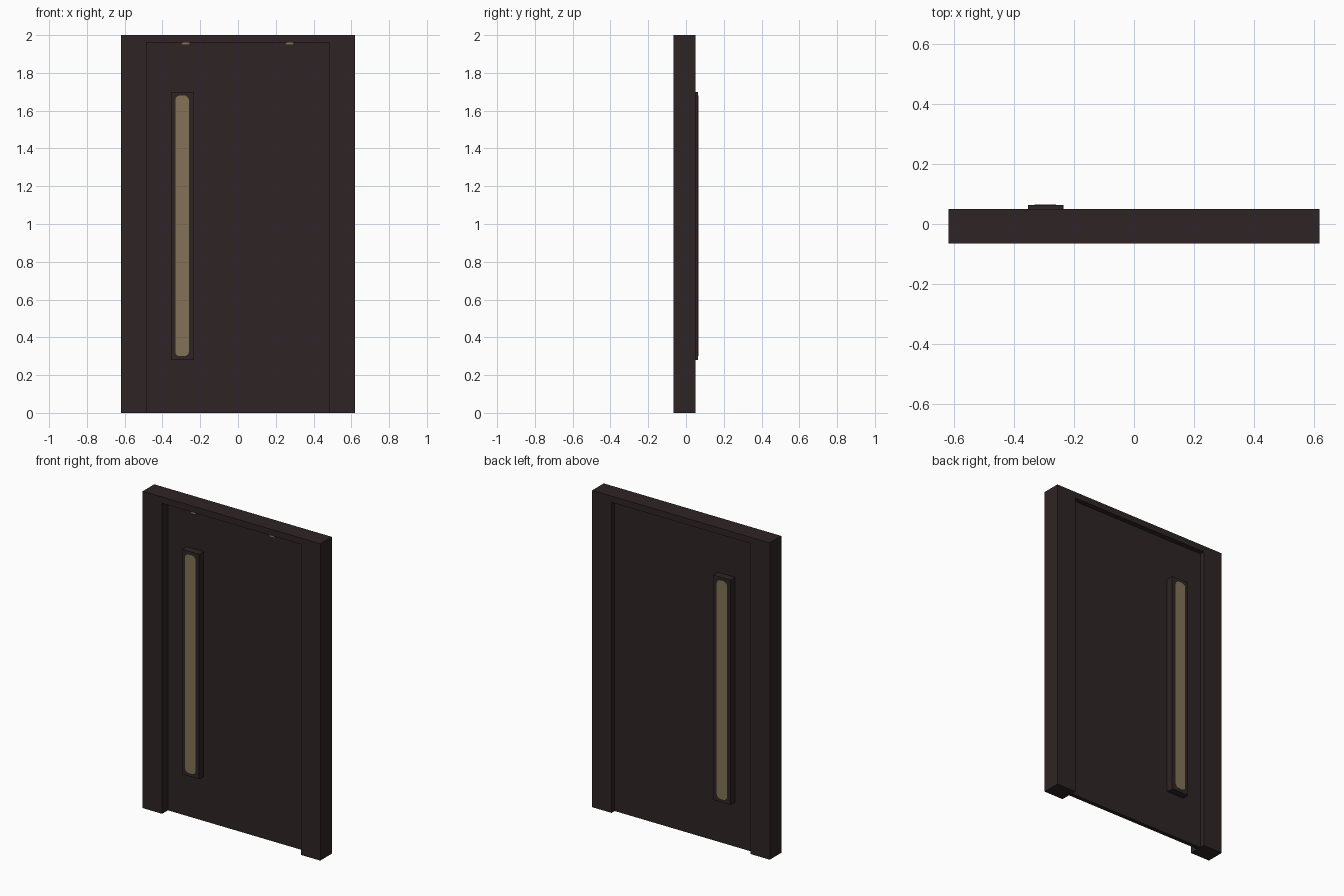
import bpy, bmesh, math

if "Cube" in bpy.data.objects:
    bpy.data.objects.remove(bpy.data.objects["Cube"])


def material(name, rgb):
    m = bpy.data.materials.new(name)
    m.diffuse_color = (*rgb, 1)
    m.use_nodes = True
    m.node_tree.nodes["Principled BSDF"].inputs["Base Color"].default_value = m.diffuse_color
    return m


DARK = material("dark_metal", (0.028, 0.018, 0.018))
GLOW = material("warm_light", (0.223, 0.171, 0.095))


def prism(name, pts, y0, y1, mat):
    """Extrude an x-z outline from y0 to y1."""
    bm = bmesh.new()
    face = bm.faces.new([bm.verts.new((x, y0, z)) for x, z in pts])
    ext = bmesh.ops.extrude_face_region(bm, geom=[face])
    verts = [g for g in ext["geom"] if isinstance(g, bmesh.types.BMVert)]
    bmesh.ops.translate(bm, verts=verts, vec=(0, y1 - y0, 0))
    bmesh.ops.recalc_face_normals(bm, faces=bm.faces)
    me = bpy.data.meshes.new(name)
    bm.to_mesh(me)
    bm.free()
    me.materials.append(mat)
    ob = bpy.data.objects.new(name, me)
    bpy.context.collection.objects.link(ob)
    return ob


def rect(x0, x1, z0, z1):
    return [(x0, z0), (x1, z0), (x1, z1), (x0, z1)]


def rounded(x0, x1, z0, z1, r, n=5):
    """Rectangle outline with rounded corners."""
    pts = []
    corners = [(x1 - r, z1 - r), (x0 + r, z1 - r), (x0 + r, z0 + r), (x1 - r, z0 + r)]
    for q, (cx, cz) in enumerate(corners):
        for i in range(n + 1):
            a = math.pi / 2 * (q + i / n)
            pts.append((cx + r * math.cos(a), cz + r * math.sin(a)))
    return pts


# Door frame: one arch-shaped outline
prism("door_frame",
      [(-0.62, 0), (-0.485, 0), (-0.485, 1.96), (0.485, 1.96),
       (0.485, 0), (0.62, 0), (0.62, 2), (-0.62, 2)],
      -0.065, 0.05, DARK)

# Recessed door leaf
prism("door_leaf", rect(-0.485, 0.485, 0, 1.96), -0.007, 0.019, DARK)

# Raised window surround passing through the leaf
prism("window_surround", rect(-0.355, -0.235, 0.28, 1.70), -0.052, 0.064, DARK)

# Rounded light strip showing on both sides
prism("window_strip", rounded(-0.332, -0.26, 0.30, 1.68, 0.025), -0.053, 0.065, GLOW)

# Small downlights under the lintel
for side in (-1, 1):
    bpy.ops.mesh.primitive_cylinder_add(vertices=24, radius=0.027, depth=0.014,
                                        location=(side * 0.275, -0.036, 1.954))
    lamp = bpy.context.object
    lamp.name = "downlight"
    lamp.data.materials.append(GLOW)
    bpy.ops.object.shade_smooth_by_angle()
